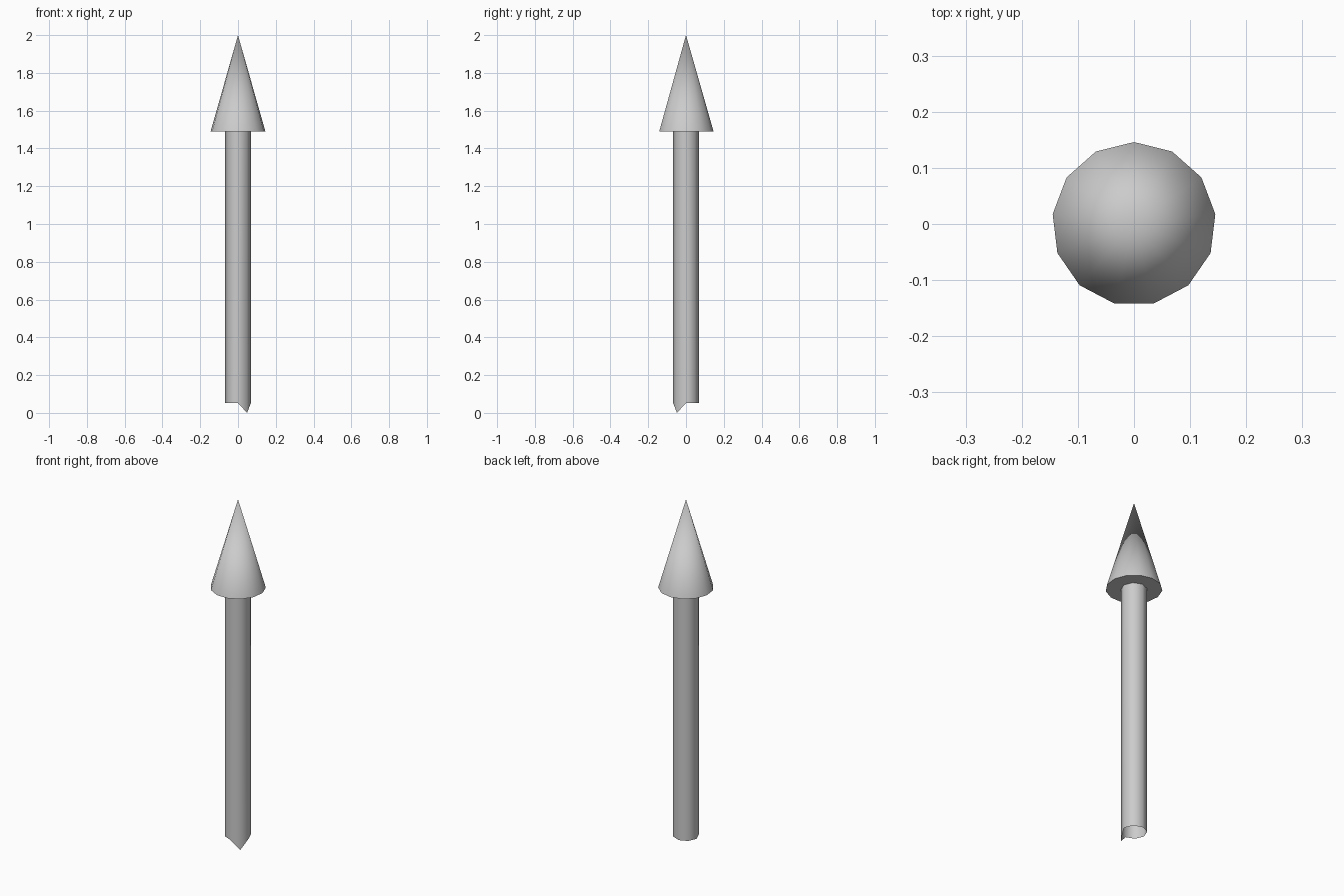
import bpy, bmesh
from math import sin, cos, pi, radians

if "Cube" in bpy.data.objects:
    bpy.data.objects.remove(bpy.data.objects["Cube"])


def ring(bm, sides, radius, z, start):
    return [bm.verts.new((radius * cos(start + 2 * pi * i / sides),
                          radius * sin(start + 2 * pi * i / sides), z))
            for i in range(sides)]


def finish(bm, name, angle):
    bmesh.ops.recalc_face_normals(bm, faces=bm.faces)
    mesh = bpy.data.meshes.new(name)
    bm.to_mesh(mesh)
    bm.free()
    obj = bpy.data.objects.new(name, mesh)
    bpy.context.collection.objects.link(obj)
    bpy.ops.object.select_all(action='DESELECT')
    obj.select_set(True)
    bpy.context.view_layer.objects.active = obj
    bpy.ops.object.shade_smooth_by_angle(angle=radians(angle))
    return obj


# Pointed head: thirteen-sided cone with a flat underside
bm = bmesh.new()
base = ring(bm, 13, 0.146, 1.49, pi / 2)
tip = bm.verts.new((0, 0, 2))
for i in range(13):
    bm.faces.new((base[i], base[(i + 1) % 13], tip))
bm.faces.new(base)
finish(bm, "head", 40)

# Shaft: open eight-sided tube, one bottom corner drawn down to a splinter
bm = bmesh.new()
low = ring(bm, 8, 0.068, 0.052, 0)
high = ring(bm, 8, 0.068, 1.49, 0)
low[7].co.z = 0.0
for i in range(8):
    j = (i + 1) % 8
    bm.faces.new((low[i], low[j], high[j], high[i]))
finish(bm, "shaft", 46)
